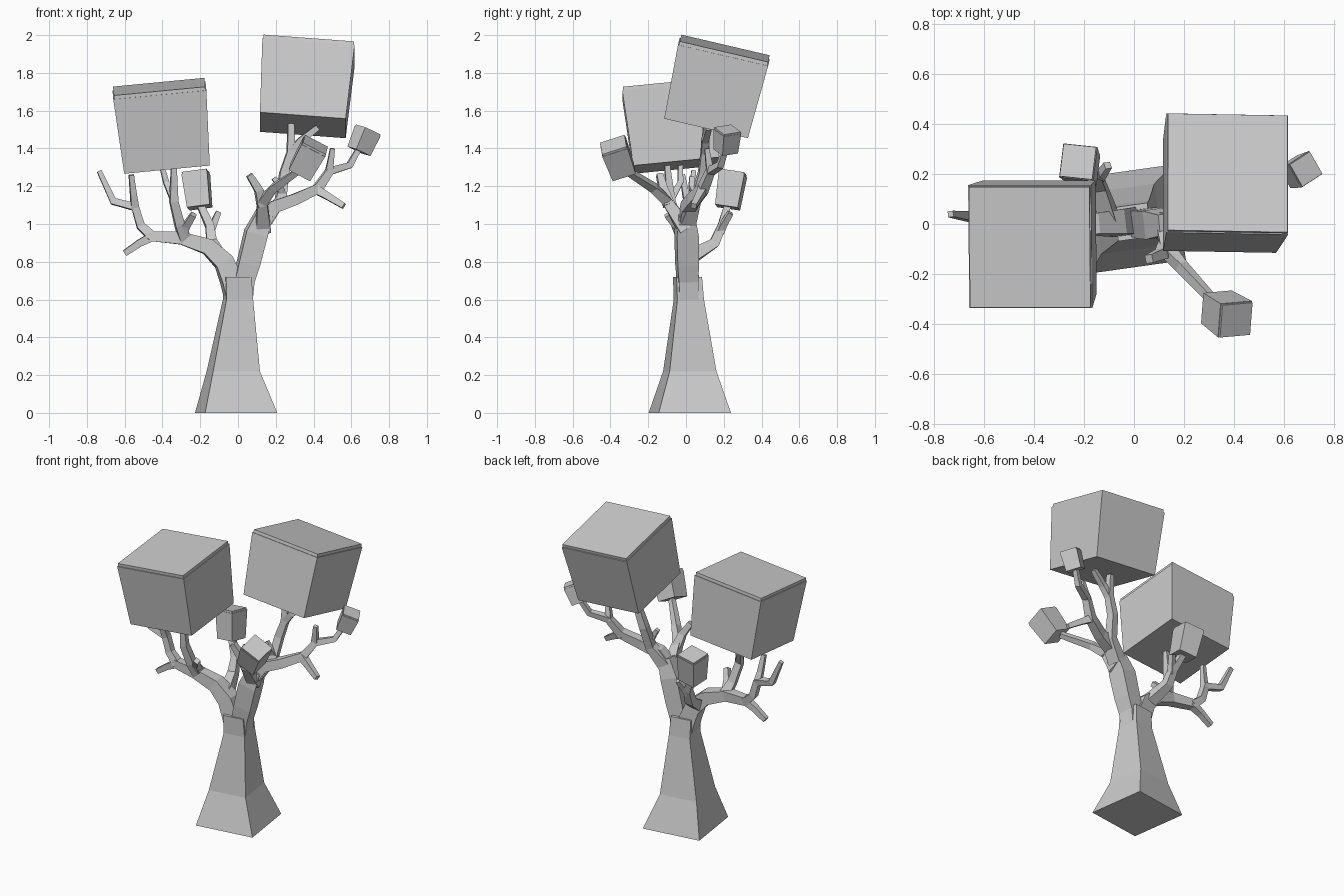
import bpy, bmesh, math
from mathutils import Vector, Matrix

old = bpy.data.objects.get("Cube")
if old:
    bpy.data.objects.remove(old, do_unlink=True)

# Single plain material
grey = bpy.data.materials.new("light_grey")
grey.use_nodes = True
grey.diffuse_color = (0.6, 0.6, 0.6, 1)
grey.node_tree.nodes["Principled BSDF"].inputs["Base Color"].default_value = (0.6, 0.6, 0.6, 1)

CORNERS = ((-1, -1), (1, -1), (1, 1), (-1, 1))


def skin_rings(name, rings):
    """Join square rings into a closed, flat-shaded solid."""
    bm = bmesh.new()
    loops = [[bm.verts.new(p) for p in ring] for ring in rings]
    for a, b in zip(loops, loops[1:]):
        for i in range(4):
            j = (i + 1) % 4
            bm.faces.new((a[i], a[j], b[j], b[i]))
    bm.faces.new(reversed(loops[0]))
    bm.faces.new(loops[-1])
    bmesh.ops.recalc_face_normals(bm, faces=bm.faces)
    mesh = bpy.data.meshes.new(name)
    bm.to_mesh(mesh)
    bm.free()
    mesh.materials.append(grey)
    obj = bpy.data.objects.new(name, mesh)
    bpy.context.collection.objects.link(obj)
    return obj


def square(centre, axis, r, yaw=0.0):
    """Square ring of half width r around a centre, facing along axis."""
    t = axis.normalized()
    ref = Matrix.Rotation(math.radians(yaw), 3, 'Z') @ Vector((0, 1, 0))
    v = (ref - t * ref.dot(t)).normalized()
    u = v.cross(t)
    return [centre + u * (i * r) + v * (j * r) for i, j in CORNERS]


def limb(name, *path, yaw=8, upright=False):
    """Tapered four-sided branch through (x, y, z, half width) points."""
    pts = [Vector(p[:3]) for p in path]
    rings = []
    for i, p in enumerate(pts):
        into = (p - pts[i - 1]).normalized() if i else Vector()
        out = (pts[i + 1] - p).normalized() if i + 1 < len(pts) else Vector()
        axis = Vector((0, 0, 1)) if upright else into + out
        rings.append(square(p, axis, path[i][3], yaw))
    return skin_rings(name, rings)


def leaf_block(name, top, bottom, wide, narrow, yaw=0, lip=0.02):
    """Tilted block, narrower below, with a thin inset lip on top."""
    top, bottom = Vector(top), Vector(bottom)
    axis = top - bottom
    shoulder = top - axis.normalized() * lip
    inset = wide - lip * 0.5
    steps = ((bottom, narrow), (shoulder, wide), (shoulder, inset), (top, inset))
    return skin_rings(name, [square(c, axis, w / 2, yaw) for c, w in steps])


# Trunk and the two main limbs
limb("trunk", (-.01, .02, 0, .193), (-.025, .02, .22, .125), (0, .015, .6, .071),
     (-.005, .008, .72, .068), upright=True)
limb("left_main_limb", (.02, .01, .58, .05), (.03, .008, .7, .052), (.055, .005, .79, .056),
     (.095, .003, .95, .058), (.14, 0, 1.06, .042))
limb("right_main_limb", (-.01, .01, .58, .05), (-.035, .008, .7, .054), (-.075, .005, .8, .05),
     (-.16, 0, .88, .042), (-.3, -.01, .925, .033), (-.46, .01, .935, .026))

# Twigs on the right side
limb("right_low_twig", (-.44, .01, .94, .024), (-.52, .01, .9, .019), (-.6, .01, .845, .016))
limb("right_outer_branch", (-.45, .01, .93, .026), (-.515, .02, .99, .022),
     (-.545, .02, 1.09, .022), (-.66, .03, 1.12, .019), (-.735, .04, 1.28, .012))
limb("right_upright_twig", (-.545, .02, 1.08, .021), (-.553, .0, 1.15, .017), (-.565, -.02, 1.26, .013))
limb("right_middle_branch", (-.28, -.01, .92, .032), (-.31, -.05, 1.0, .025),
     (-.34, -.08, 1.12, .022), (-.34, -.1, 1.31, .014))
limb("right_middle_twig", (-.34, -.08, 1.13, .019), (-.38, -.03, 1.22, .015), (-.405, -.03, 1.31, .012))
limb("right_front_twig", (-.29, -.02, .94, .026), (-.275, -.05, .99, .02), (-.235, -.1, 1.05, .016))
limb("right_back_branch", (-.1, .02, .82, .036), (-.14, .15, .9, .027),
     (-.15, .19, .99, .022), (-.2, .22, 1.1, .018))
limb("right_back_twig", (-.147, .18, .96, .02), (-.13, .2, 1.0, .017), (-.105, .235, 1.06, .014))

# Branches and twigs on the left side
limb("left_front_branch", (.13, 0, .97, .04), (.13, -.1, 1.12, .026),
     (.19, -.17, 1.19, .021), (.32, -.31, 1.28, .016))
limb("left_front_stub", (.13, -.09, 1.1, .028), (.11, -.12, 1.18, .022), (.06, -.14, 1.26, .017))
limb("left_outer_branch", (.12, 0, 1.0, .042), (.19, .01, 1.09, .034), (.3, .04, 1.13, .03),
     (.42, .09, 1.185, .026), (.485, .13, 1.28, .021), (.59, .18, 1.31, .017), (.64, .21, 1.4, .014))
limb("left_low_twig", (.41, .09, 1.185, .024), (.47, .07, 1.15, .019), (.56, .04, 1.095, .015))
limb("left_outer_twig", (.48, .13, 1.27, .02), (.49, .12, 1.33, .016), (.5, .11, 1.4, .012))
limb("left_upright_branch", (.14, .01, 1.02, .04), (.225, .05, 1.13, .027),
     (.245, .09, 1.27, .024), (.28, .1, 1.38, .021), (.28, .11, 1.54, .016))
limb("left_upright_twig", (.275, .1, 1.37, .02), (.33, .1, 1.44, .018), (.42, .12, 1.51, .015))
limb("left_short_twig", (.235, .06, 1.15, .022), (.22, .03, 1.2, .016), (.19, .03, 1.245, .013))

# Blocks of foliage
leaf_block("left_large_foliage", (.375, .205, 1.93), (.343, .11, 1.523), .49, .455, -1)
leaf_block("right_large_foliage", (-.418, -.093, 1.727), (-.378, -.052, 1.31), .495, .455)
leaf_block("back_small_foliage", (-.225, .25, 1.275), (-.203, .22, 1.088), .138, .122, -6, .012)
leaf_block("front_small_foliage", (.41, -.385, 1.42), (.33, -.332, 1.275), .142, .128, 5, .012)
leaf_block("left_small_foliage", (.69, .22, 1.5), (.64, .21, 1.385), .108, .096, 33, .01)
